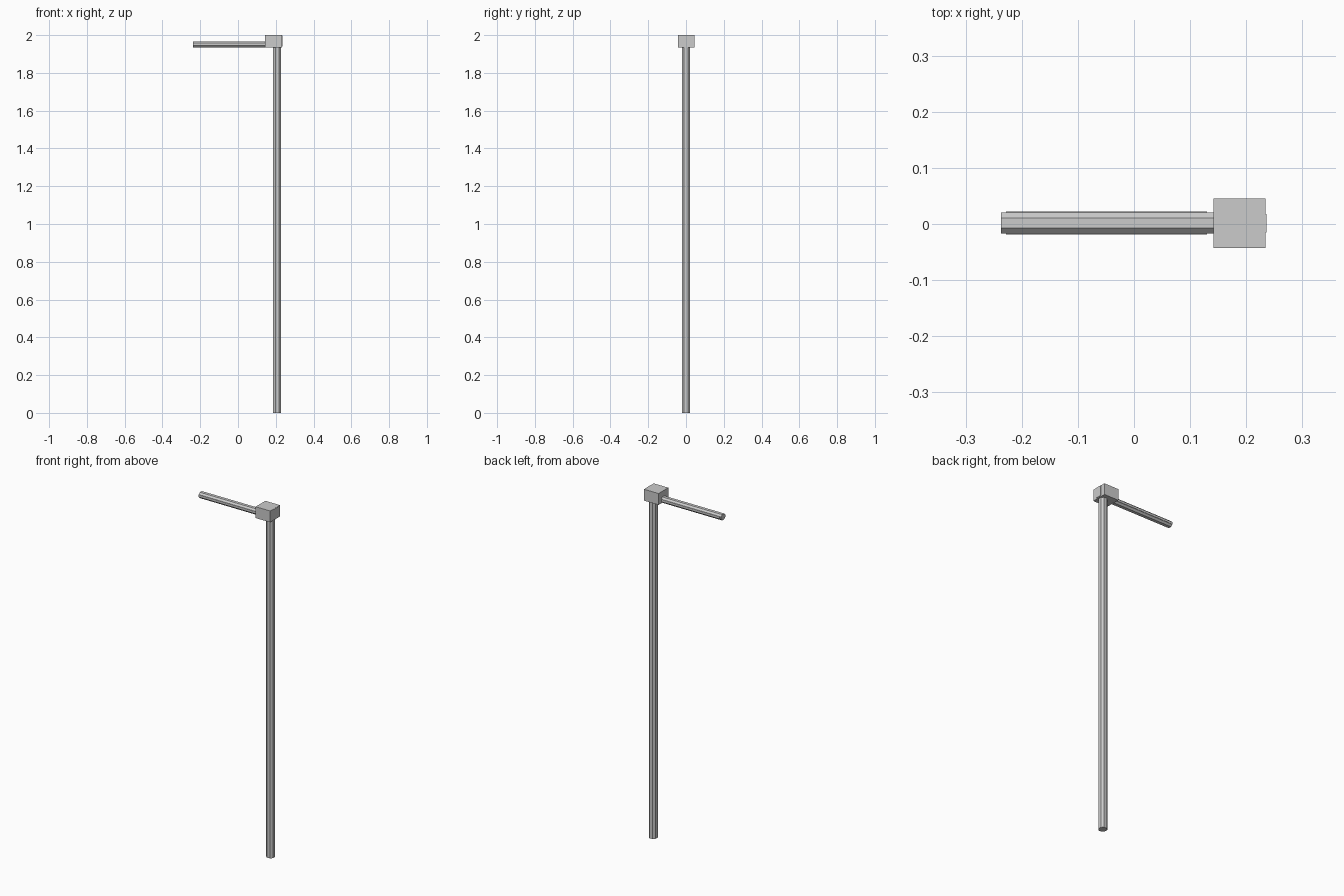
import bpy, bmesh
from mathutils import Vector

if "Cube" in bpy.data.objects:
    bpy.data.objects.remove(bpy.data.objects["Cube"])


def box(name, lo, hi):
    bpy.ops.mesh.primitive_cube_add(size=1)
    o = bpy.context.object
    o.name = name
    for v in o.data.vertices:
        v.co = Vector([lo[i] + (v.co[i] + 0.5) * (hi[i] - lo[i]) for i in range(3)])
    return o


def octagon_bar(name, start, end, half_u, half_v, cut, u, v):
    """Eight-sided bar swept straight from start to end."""
    u, v = Vector(u), Vector(v)
    a, b = half_u, half_v
    profile = [(a, b - cut), (a - cut, b), (cut - a, b), (-a, b - cut),
               (-a, cut - b), (cut - a, -b), (a - cut, -b), (a, cut - b)]
    bm = bmesh.new()
    rings = [[bm.verts.new(Vector(c) + u * p + v * q) for p, q in profile]
             for c in (start, end)]
    for i in range(8):
        j = (i + 1) % 8
        bm.faces.new((rings[0][i], rings[0][j], rings[1][j], rings[1][i]))
    bm.faces.new(rings[0][::-1])
    bm.faces.new(rings[1])
    bmesh.ops.recalc_face_normals(bm, faces=bm.faces)
    me = bpy.data.meshes.new(name)
    bm.to_mesh(me)
    bm.free()
    o = bpy.data.objects.new(name, me)
    bpy.context.collection.objects.link(o)
    return o


# Upright post
octagon_bar("post", (0.207, 0, 0), (0.207, 0, 1.94), 0.0215, 0.022, 0.012,
            (1, 0, 0), (0, 1, 0))

# Head block with a thin plate on its outer side
box("head_block", (0.142, -0.043, 1.935), (0.234, 0.045, 2.0))
box("end_plate", (0.231, -0.015, 1.94), (0.2365, 0.018, 1.999))

# Horizontal arm with thin raised side strips
octagon_bar("arm", (-0.237, 0.002, 1.951), (0.145, 0.002, 1.951), 0.0185, 0.0165, 0.0095,
            (0, 1, 0), (0, 0, 1))
for side in (-1, 1):
    y0, y1 = sorted((0.002 + side * 0.017, 0.002 + side * 0.0205))
    box("arm_strip", (-0.228, y0, 1.945), (0.13, y1, 1.957))
